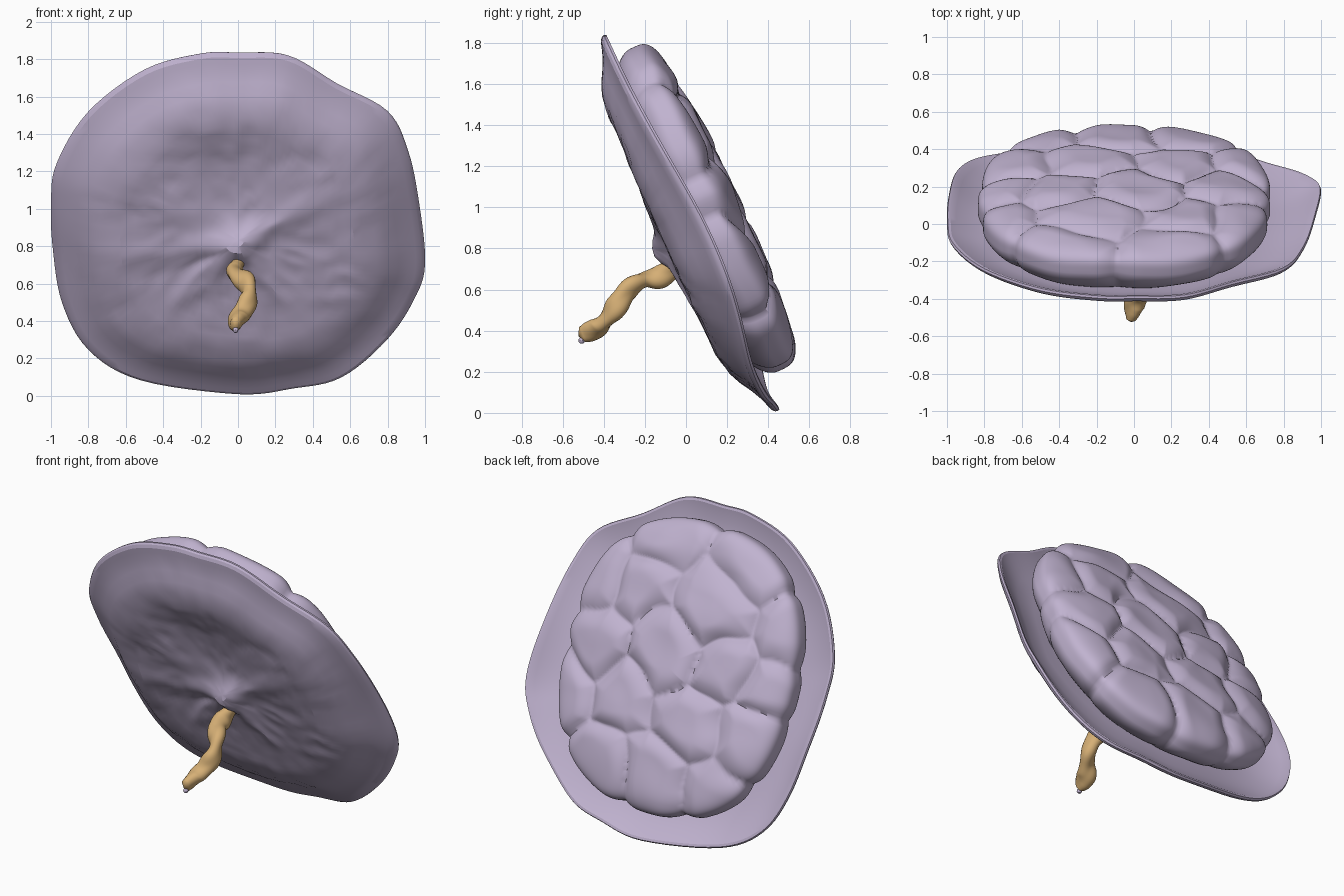
import bpy
import bmesh
import math
from mathutils import Vector, noise

if "Cube" in bpy.data.objects:
    bpy.data.objects.remove(bpy.data.objects["Cube"])

# Tilted frame: u across, v up the disc, w out of its back
CENTRE = Vector((0, 0.025, 0.92))
U = Vector((1, 0, 0))
V = Vector((0, -0.42, 0.907))
W = Vector((0, 0.907, 0.42))


def place(u, v, w):
    return CENTRE + U * u + V * v + W * w


def material(name, color):
    m = bpy.data.materials.new(name)
    m.use_nodes = True
    m.diffuse_color = (*color, 1)
    m.node_tree.nodes["Principled BSDF"].inputs["Base Color"].default_value = (*color, 1)
    return m


LILAC = material("lilac tissue", (0.53, 0.45, 0.63))
TAN = material("tan cord", (0.67, 0.43, 0.18))


def spline(points, steps, closed):
    """Catmull-Rom samples through the given points."""
    pts = [Vector(p) for p in points]
    n = len(pts)
    get = (lambda i: pts[i % n]) if closed else (lambda i: pts[max(0, min(n - 1, i))])
    out = []
    for i in range(n if closed else n - 1):
        a, b, c, d = (get(i + k) for k in (-1, 0, 1, 2))
        for s in range(steps):
            t = s / steps
            out.append(0.5 * (2 * b + (c - a) * t + (2 * a - 5 * b + 4 * c - d) * t ** 2
                              + (3 * b - a - 3 * c + d) * t ** 3))
    if not closed:
        out.append(pts[-1])
    return out


def skin(name, rings, mat, start, end, angle):
    """Join closed rings into a surface, with an optional point at each end."""
    bm = bmesh.new()
    loops = [[bm.verts.new(p) for p in ring] for ring in rings]
    n = len(loops[0])
    for a, b in zip(loops, loops[1:]):
        for i in range(n):
            bm.faces.new((a[i], a[(i + 1) % n], b[(i + 1) % n], b[i]))
    for loop, tip in ((loops[0], start), (loops[-1], end)):
        if tip is not None:
            p = bm.verts.new(tip)
            for i in range(n):
                bm.faces.new((loop[i], loop[(i + 1) % n], p))
    bmesh.ops.recalc_face_normals(bm, faces=bm.faces)
    mesh = bpy.data.meshes.new(name)
    bm.to_mesh(mesh)
    bm.free()
    obj = bpy.data.objects.new(name, mesh)
    bpy.context.collection.objects.link(obj)
    mesh.materials.append(mat)
    bpy.ops.object.select_all(action="DESELECT")
    obj.select_set(True)
    bpy.context.view_layer.objects.active = obj
    bpy.ops.object.shade_smooth_by_angle(angle=math.radians(angle))


def wrinkle(u, v, scale, seed):
    return noise.noise(Vector((u * scale, v * scale, seed)))


def bump(u, v, cu, cv, size):
    return math.exp(-((u - cu) ** 2 + (v - cv) ** 2) / size ** 2)


def ridge(u, v, a, b, size):
    """Fold running from a and fading out towards b."""
    a, b, p = Vector(a), Vector(b), Vector((u, v))
    t = max(0, min(1, (p - a).dot(b - a) / (b - a).length_squared))
    return math.exp(-((p - a - (b - a) * t).length / size) ** 2) * (1 - t)


# Membrane: a wrinkled dish with a wavy, partly turned-back rim
outline = [(x, (z - 0.92) / 0.907) for x, z in (
    (1.0, 0.68), (0.97, 1.0), (0.91, 1.3), (0.8, 1.52), (0.53, 1.67), (0.27, 1.82),
    (0, 1.835), (-0.2, 1.83), (-0.5, 1.745), (-0.8, 1.52), (-0.97, 1.24), (-1, 1.02),
    (-0.99, 0.76), (-0.94, 0.47), (-0.8, 0.24), (-0.52, 0.09), (0, 0.01), (0.3, 0.045),
    (0.55, 0.11), (0.8, 0.31), (0.94, 0.5))]
edge = spline(outline, 6, True)
ROOT = (0, -0.05)
FOLDS = ((-0.75, -0.12), (0.5, 0.25), (0.3, -0.5), (-0.4, -0.45))
# Waves of the rim: direction, narrowness, height
WAVES = (((0.99, -0.1), 6, 0.06), ((-0.93, -0.37), 8, 0.07),
         ((0.65, -0.76), 16, -0.04), ((-0.6, -0.8), 16, -0.03))


def front_depth(u, v, t):
    fade = max(0, min(1, (0.95 - t) / 0.25))
    w = -0.045 * bump(u, v, *ROOT, 0.1) + 0.045 * bump(u, v, -0.05, 0.33, 0.3)
    w -= 0.035 * max(ridge(u, v, ROOT, tip, 0.07) for tip in FOLDS)
    w += 0.014 * wrinkle(u, v, 3, 1) + 0.016 * abs(wrinkle(u, v, 8, 4))
    return w * fade


def rim_lift(p, t):
    d = p.normalized()
    return t ** 6 * sum(h * max(0, d.dot(Vector(way))) ** n for way, n, h in WAVES)


front = [(0.03 + 0.04 * i, -0.16) for i in range(16)] + [
    (0.68, -0.152), (0.74, -0.138), (0.8, -0.112), (0.86, -0.075), (0.91, -0.05),
    (0.95, -0.035), (0.98, -0.025), (0.995, -0.012)]
back = [(1.0, 0.0), (0.995, 0.012), (0.98, 0.012), (0.95, -0.002),
        (0.9, -0.02), (0.82, -0.045), (0.7, -0.055), (0.4, -0.055), (0.1, -0.055)]
rings = []
for k, (t, w) in enumerate(front + back):
    ring = []
    for p in edge:
        u, v = p.x * t, p.y * t
        lift = front_depth(u, v, t) if k < len(front) else 0
        ring.append(place(u, v, w + lift + rim_lift(p, t)))
    rings.append(ring)
skin("membrane_dish", rings, LILAC,
     place(0, 0, -0.16 + front_depth(0, 0, 0)), place(0, 0, -0.055), 22)

# Lobed mass: a flattened dome divided into pillowy cells
seeds = [Vector(s) for s in (
    (-0.45, 0.78), (0.28, 0.76), (-0.72, 0.42), (-0.25, 0.4), (0.28, 0.42), (0.65, 0.46),
    (-0.4, 0.12), (0.03, 0.1), (0.48, 0.08), (-0.72, 0.06), (-0.65, -0.28),
    (-0.25, -0.24), (0.25, -0.24), (0.64, -0.3), (-0.52, -0.62), (-0.1, -0.62),
    (0.36, -0.62))]


def pillow(u, v):
    """0 in the furrow between two cells, 1 in the middle of a cell."""
    p = Vector((u + 0.08 * wrinkle(u, v, 3, 7), v + 0.08 * wrinkle(u, v, 3, 9)))
    near = sorted((p - s).length for s in seeds)
    x = min(1, (near[1] - near[0]) / 0.22)
    return x * (2 - x)


MID_U, MID_V = -0.05, 0.035
SEGMENTS, RINGS = 240, 110


def lobe_height(u, v, rise):
    height = 0.09 + 0.175 * rise - 0.045 * (1 - pillow(u, v)) * max(0, rise)
    return height + 0.014 * wrinkle(u, v, 4, 2)


rings = []
for k in range(1, RINGS + 1):
    a = k / RINGS * math.radians(130)
    reach = math.sin(a) ** 0.85
    rise = math.cos(a) ** 0.5 if a < math.pi / 2 else 1.4 * math.cos(a)
    ring = []
    for i in range(SEGMENTS):
        th = math.tau * i / SEGMENTS
        c, s = math.cos(th), math.sin(th)
        r = reach / (abs(c) ** 2.4 + abs(s) ** 2.4) ** (1 / 2.4)
        du, dv = 0.785 * r * c, 0.865 * r * s
        u, v = MID_U + du, MID_V + dv
        shrink = 1 - 0.04 * (1 - pillow(u, v)) * reach ** 4
        ring.append(place(MID_U + du * shrink, MID_V + dv * shrink, lobe_height(u, v, rise)))
    rings.append(ring)
skin("lobed_mass", rings, LILAC, place(MID_U, MID_V, lobe_height(MID_U, MID_V, 1)), None, 60)

# Cord: a twisted tube hanging from the front
path = spline(((0, 0.0, 0.73), (-0.005, -0.06, 0.705), (-0.015, -0.13, 0.66),
               (0, -0.21, 0.645), (0.045, -0.28, 0.6), (0.06, -0.33, 0.53),
               (0.035, -0.38, 0.465), (0, -0.43, 0.415), (-0.015, -0.505, 0.38)), 7, False)
rings = []
for k, p in enumerate(path):
    d = (path[min(k + 1, len(path) - 1)] - path[max(k - 1, 0)]).normalized()
    side = (U - d * U.dot(d)).normalized()
    up = d.cross(side)
    taper = min(1, 0.75 + 0.08 * (len(path) - 1 - k))
    ring = []
    for i in range(20):
        th = math.tau * i / 20
        r = 0.047 + 0.008 * math.cos(2 * th - k * 0.28) + 0.004 * math.sin(k * 0.55)
        ring.append(p + (side * math.cos(th) + up * math.sin(th)) * r * taper)
    rings.append(ring)
tip = path[-1] + (path[-1] - path[-2]).normalized() * 0.02
skin("cord", rings, TAN, path[0], tip, 50)

# Small vessel end at the cut tip of the cord
bpy.ops.mesh.primitive_uv_sphere_add(segments=10, ring_count=6, radius=0.016,
                                     location=tip + Vector((0.005, 0.015, -0.02)))
vessel = bpy.context.object
vessel.name = "vessel_end"
vessel.data.materials.append(LILAC)
bpy.ops.object.shade_smooth_by_angle()
